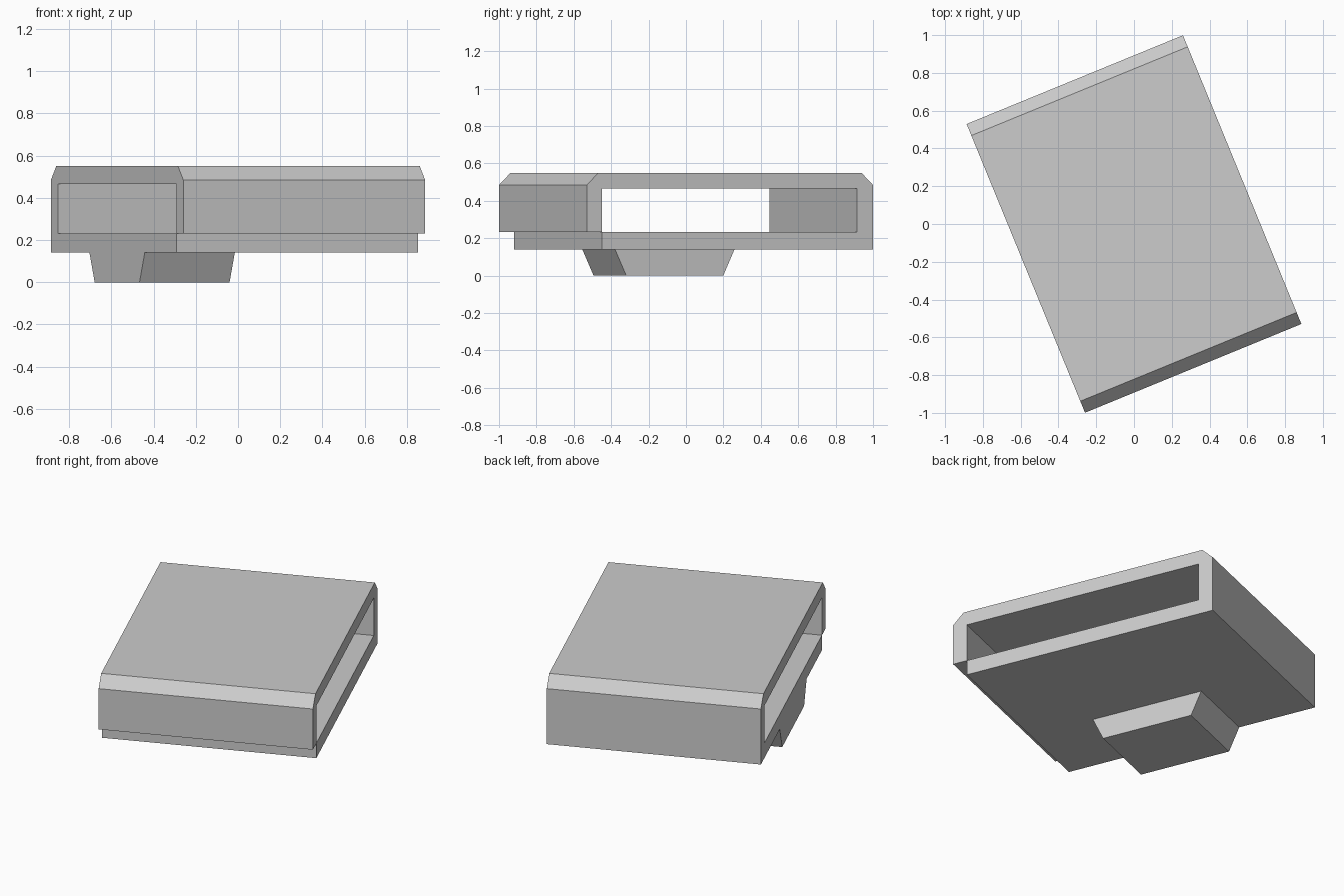
import bpy, bmesh, math

cube = bpy.data.objects.get("Cube")
if cube:
    bpy.data.objects.remove(cube, do_unlink=True)

grey = bpy.data.materials.new("light_grey")
grey.use_nodes = True
colour = (0.604, 0.604, 0.604, 1)
grey.diffuse_color = colour
grey.node_tree.nodes["Principled BSDF"].inputs["Base Color"].default_value = colour

TURN = math.radians(22.3)   # the whole model is turned about z
HALF_W, HALF_L = 0.619, 0.826


def prism(name, profile, x0, x1):
    """Extrude a (y, z) profile from x0 to x1, then turn it about z."""
    bm = bmesh.new()
    face = bm.faces.new([bm.verts.new((x0, y, z)) for y, z in profile])
    extruded = bmesh.ops.extrude_face_region(bm, geom=[face], use_keep_orig=True)["geom"]
    moved = [v for v in extruded if isinstance(v, bmesh.types.BMVert)]
    bmesh.ops.translate(bm, verts=moved, vec=(x1 - x0, 0, 0))
    bmesh.ops.recalc_face_normals(bm, faces=bm.faces)
    mesh = bpy.data.meshes.new(name)
    bm.to_mesh(mesh)
    bm.free()
    mesh.materials.append(grey)
    obj = bpy.data.objects.new(name, mesh)
    obj.rotation_euler.z = TURN
    bpy.context.collection.objects.link(obj)
    return obj


# Hollow sleeve: chamfered roof, overhanging front wall, full back wall, floor
base, floor, ceiling, shoulder, top = 0.14, 0.232, 0.465, 0.485, 0.55
front_in, back_in, roof = -0.739, 0.735, 0.76
prism("sleeve", [
    (front_in, base), (HALF_L, base), (HALF_L, shoulder), (roof, top),
    (-roof, top), (-HALF_L, shoulder), (-HALF_L, floor), (front_in, floor),
    (front_in, ceiling), (back_in, ceiling), (back_in, floor), (front_in, floor),
], -HALF_W, HALF_W)

# Tapered foot under the floor, flush with the right end
prism("foot", [(-0.28, 0), (0.28, 0), (0.345, base), (-0.345, base)],
      -HALF_W, -0.158)
